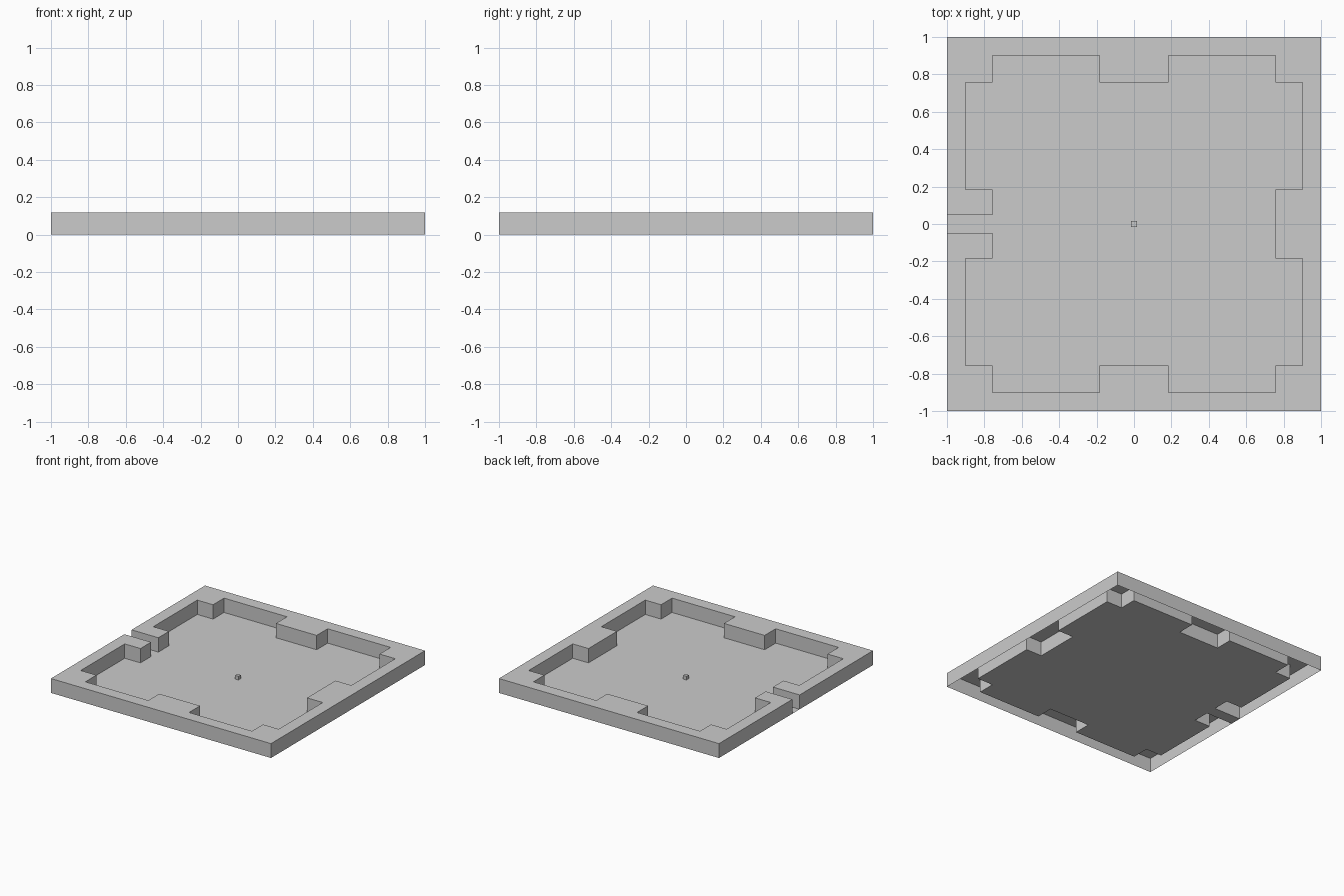
import bpy, bmesh, math
from mathutils import Vector, Matrix

if "Cube" in bpy.data.objects:
    bpy.data.objects.remove(bpy.data.objects["Cube"])

H = 0.118      # wall height
S = 0.047      # half width of the entrance slit
IN, OUT, MID = 0.757, 0.9, 0.185

grey = bpy.data.materials.new("plain grey")
grey.diffuse_color = (0.6, 0.6, 0.6, 1)
grey.use_nodes = True
grey.node_tree.nodes["Principled BSDF"].inputs["Base Color"].default_value = grey.diffuse_color


def finish(bm, name):
    me = bpy.data.meshes.new(name)
    bm.to_mesh(me)
    bm.free()
    me.materials.append(grey)
    ob = bpy.data.objects.new(name, me)
    bpy.context.collection.objects.link(ob)
    return ob


def polygon(bm, pts, z):
    return bm.faces.new([bm.verts.new((x, y, z)) for x, y in pts])


# Inner outline: one quarter turned four times, starting beside the slit
quarter = [(IN, MID), (OUT, MID), (OUT, IN), (IN, IN), (IN, OUT), (MID, OUT), (MID, IN)]
inner = [(-IN, -S)]
for k in (2, 3, 0, 1):
    rot = Matrix.Rotation(k * math.pi / 2, 2)
    inner += [tuple(rot @ Vector(p)) for p in quarter]
inner.append((-IN, S))

# Hollow wall: flat rim with all its edges pulled down, open underneath
bm = bmesh.new()
outer = [(-1, S), (-1, 1), (1, 1), (1, -1), (-1, -1), (-1, -S)]
rim = polygon(bm, inner + outer, H)
ext = bmesh.ops.extrude_edge_only(bm, edges=bm.edges[:])
for v in ext["geom"]:
    if isinstance(v, bmesh.types.BMVert):
        v.co.z = 0
bmesh.ops.recalc_face_normals(bm, faces=bm.faces[:])
rim.normal_update()
if rim.normal.z < 0:
    bmesh.ops.reverse_faces(bm, faces=bm.faces[:])
finish(bm, "wall_frame")

# Floor, running out through the slit
bm = bmesh.new()
polygon(bm, inner + [(-1, S), (-1, -S)], 0)
bmesh.ops.recalc_face_normals(bm, faces=bm.faces[:])
for f in bm.faces:
    f.normal_update()
    if f.normal.z < 0:
        f.normal_flip()
finish(bm, "floor")

# Small block in the middle of the floor
bm = bmesh.new()
bmesh.ops.create_cube(bm, size=0.03, matrix=Matrix.Translation((0, 0, 0.016)))
finish(bm, "centre_block")
